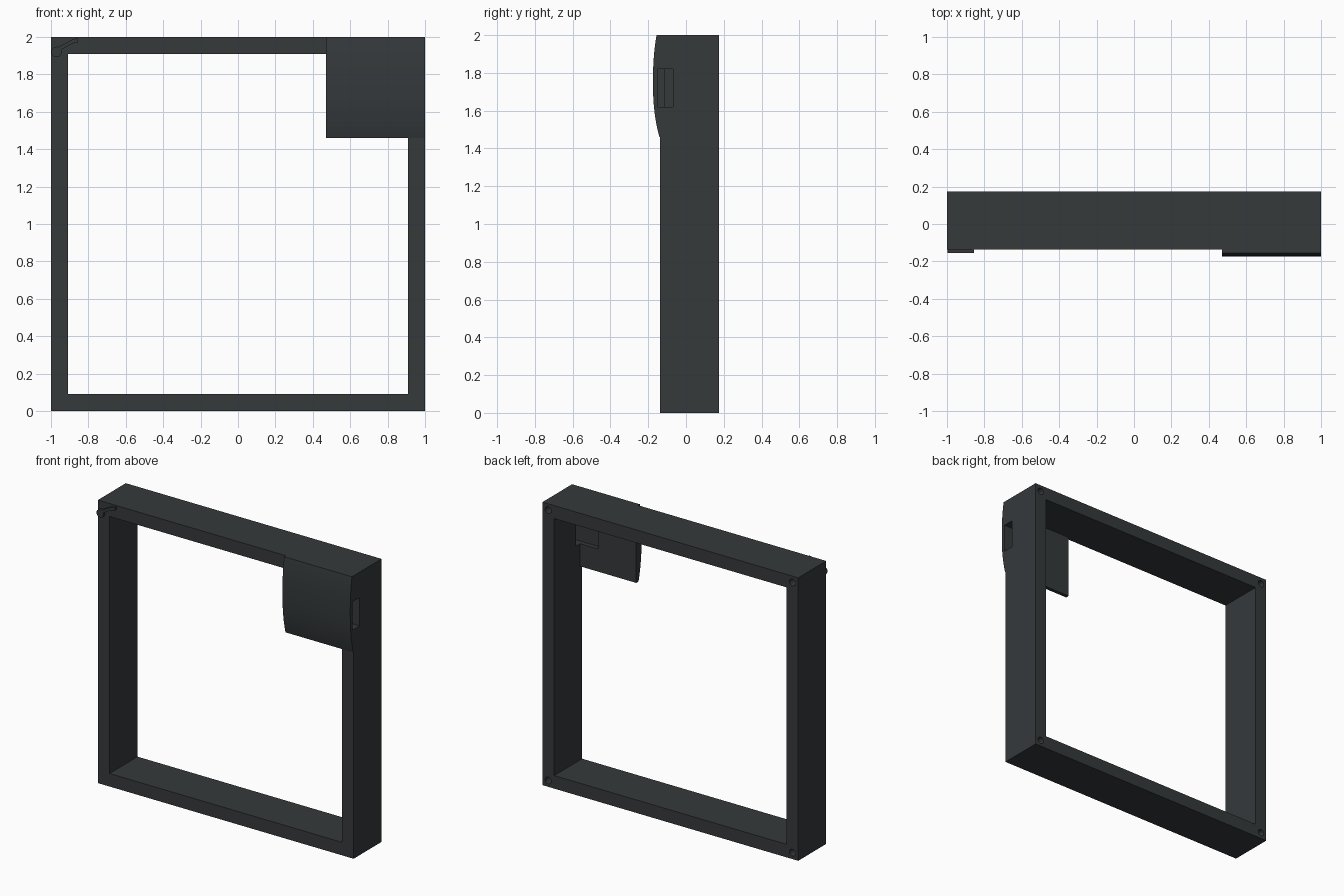
import bpy, bmesh, math
from mathutils import Matrix, Vector

default = bpy.data.objects.get("Cube")
if default:
    bpy.data.objects.remove(default, do_unlink=True)

FRONT, BACK = -0.137, 0.175
WALL = 0.092

charcoal = bpy.data.materials.new("charcoal")
charcoal.use_nodes = True
colour = (0.035, 0.041, 0.044, 1)
charcoal.diffuse_color = colour
charcoal.node_tree.nodes["Principled BSDF"].inputs["Base Color"].default_value = colour


def finish(name, bm):
    bmesh.ops.recalc_face_normals(bm, faces=bm.faces)
    mesh = bpy.data.meshes.new(name)
    bm.to_mesh(mesh)
    bm.free()
    mesh.materials.append(charcoal)
    obj = bpy.data.objects.new(name, mesh)
    bpy.context.collection.objects.link(obj)
    return obj


def box(name, low, high):
    low, high = Vector(low), Vector(high)
    bm = bmesh.new()
    place = Matrix.Translation((low + high) / 2) @ Matrix.Diagonal((high - low).to_4d())
    bmesh.ops.create_cube(bm, size=1, matrix=place)
    return finish(name, bm)


def prism(name, outline, direction):
    bm = bmesh.new()
    face = bm.faces.new([bm.verts.new(p) for p in outline])
    side = bmesh.ops.extrude_face_region(bm, geom=[face])["geom"]
    verts = [v for v in side if isinstance(v, bmesh.types.BMVert)]
    bmesh.ops.translate(bm, verts=verts, vec=direction)
    return finish(name, bm)


def cut(target, cutter):
    mod = target.modifiers.new("cut", "BOOLEAN")
    mod.operation = "DIFFERENCE"
    mod.solver = "EXACT"
    mod.object = cutter
    cutter.hide_render = True
    bpy.context.view_layer.objects.active = target
    bpy.ops.object.modifier_apply(modifier=mod.name)


def smooth(obj):
    bpy.ops.object.select_all(action="DESELECT")
    obj.select_set(True)
    bpy.context.view_layer.objects.active = obj
    bpy.ops.object.shade_smooth_by_angle(angle=math.radians(30))


# Square frame with its through opening
frame = box("frame", (-1, FRONT, 0), (1, BACK, 2))
helpers = [box("opening_cutter", (WALL - 1, -1, WALL), (1 - WALL, 1, 2 - WALL))]
cut(frame, helpers[0])

# Screw holes in the four back corners
for x in (-0.955, 0.955):
    for z in (0.045, 1.955):
        bm = bmesh.new()
        place = Matrix.Translation((x, BACK, z)) @ Matrix.Rotation(math.pi / 2, 4, "X")
        bmesh.ops.create_cone(bm, cap_ends=True, segments=24, radius1=0.024,
                              radius2=0.024, depth=0.2, matrix=place)
        hole = finish("screw_hole_cutter", bm)
        cut(frame, hole)
        helpers.append(hole)

# Bulged cover over the upper corner
bottom, peak, top = (-0.141, 1.46), -0.175, (-0.156, 2.0)
middle = 1.75
curve = []
for i in range(25):
    z = bottom[1] + (top[1] - bottom[1]) * (i / 24) ** 1.3
    end = bottom if z < middle else top
    t = abs((z - middle) / (end[1] - middle))
    curve.append((0.47, peak + (end[0] - peak) * t ** 2.3, z))
cover_back = -0.115
outline = [(0.47, cover_back, 1.46)] + curve + [(0.47, cover_back, 2.0)]
cover = prism("corner_cover", outline, (0.53, 0, 0))

# Side slot, continuing as a pocket in the back of the cover
slot = box("slot_cutter", (0.77, -0.147, 1.62), (1.1, -0.07, 1.82))
helpers.append(slot)
cut(frame, slot)
cut(cover, slot)

# Small raised ornament on the opposite corner
centre, strip = [], []
for i in range(13):
    t = i / 12
    ease = t * t * (3 - 2 * t)
    centre.append((-0.985 + 0.13 * t, 1.932 + 0.05 * ease))
strip = [(x, FRONT + 0.01, z + 0.011) for x, z in centre]
strip += [(x, FRONT + 0.01, z - 0.011) for x, z in reversed(centre)]
ribbon = prism("ornament_ribbon", strip, (0, -0.028, 0))
disc = []
for i in range(20):
    a = math.tau * i / 20
    disc.append((-0.97 + 0.028 * math.cos(a), FRONT + 0.01, 1.92 + 0.028 * math.sin(a)))
bead = prism("ornament_bead", disc, (0, -0.028, 0))

for helper in helpers:
    bpy.data.objects.remove(helper, do_unlink=True)
for part in (frame, cover, ribbon, bead):
    smooth(part)
